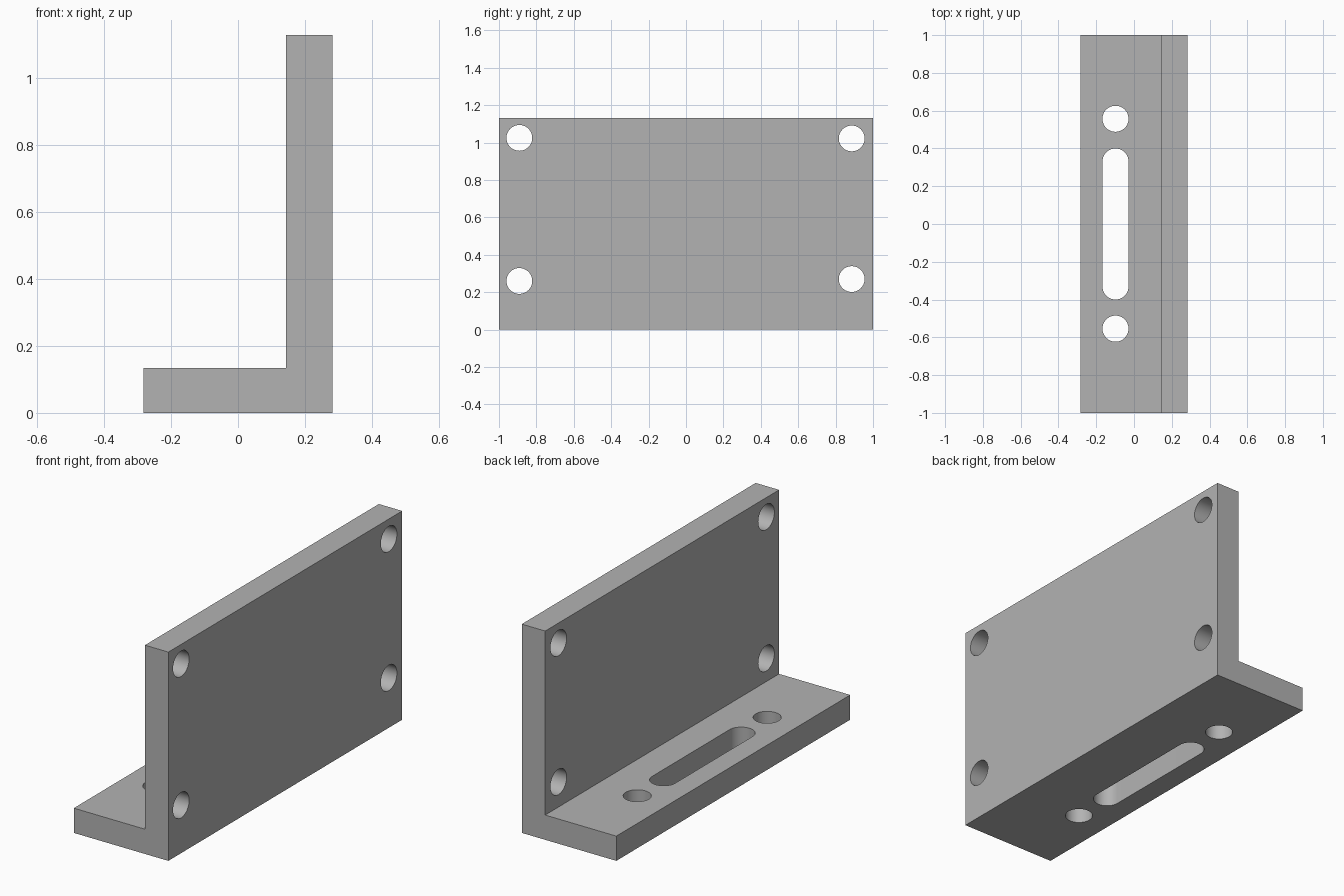
import bpy
import bmesh
import math
from mathutils import Matrix, Vector

cube = bpy.data.objects.get("Cube")
if cube:
    bpy.data.objects.remove(cube, do_unlink=True)

HALF_WIDTH, HEIGHT = 0.283, 1.13
WALL_X, BASE_TOP = 0.143, 0.134
HOLE_R = 0.069

metal = bpy.data.materials.new("plain grey metal")
metal.use_nodes = True
grey = (0.45, 0.45, 0.45, 1)
metal.diffuse_color = grey
metal.node_tree.nodes["Principled BSDF"].inputs["Base Color"].default_value = grey


def prism(name, outline, depth):
    """Extrude a closed outline of 3D points along a vector."""
    bm = bmesh.new()
    face = bm.faces.new([bm.verts.new(p) for p in outline])
    new = bmesh.ops.extrude_face_region(bm, geom=[face])["geom"]
    bmesh.ops.translate(bm, vec=depth, verts=[v for v in new if isinstance(v, bmesh.types.BMVert)])
    bmesh.ops.recalc_face_normals(bm, faces=bm.faces)
    mesh = bpy.data.meshes.new(name)
    bm.to_mesh(mesh)
    bm.free()
    mesh.materials.append(metal)
    obj = bpy.data.objects.new(name, mesh)
    bpy.context.collection.objects.link(obj)
    return obj


def slot_outline(half_length, steps=24):
    """Stadium outline along y, or a circle when the length is zero."""
    points = []
    for end in (1, -1):
        for i in range(steps + 1):
            if half_length == 0 and i == steps:
                continue
            a = math.pi * i / steps + (0 if end > 0 else math.pi)
            points.append(Vector((HOLE_R * math.cos(a), HOLE_R * math.sin(a) + end * half_length, 0)))
    return points


# L-shaped bracket body, extruded along its length
profile = [(-HALF_WIDTH, 0), (HALF_WIDTH, 0), (HALF_WIDTH, HEIGHT),
           (WALL_X, HEIGHT), (WALL_X, BASE_TOP), (-HALF_WIDTH, BASE_TOP)]
bracket = prism("angle_bracket", [(x, -1, z) for x, z in profile], (0, 2, 0))

cutters = []

# Base flange: central slot with a round hole beyond each end
for y, half_length in ((0, 0.331), (0.557, 0), (-0.554, 0)):
    outline = [p + Vector((-0.098, y, -0.1)) for p in slot_outline(half_length)]
    cutters.append(prism("base_cutter", outline, (0, 0, BASE_TOP + 0.2)))

# Upright plate: four corner mounting holes
sideways = Matrix.Rotation(math.pi / 2, 3, "Y")
for y, z in ((-0.891, 0.26), (-0.891, 1.025), (0.886, 0.27), (0.886, 1.022)):
    outline = [sideways @ p + Vector((0, y, z)) for p in slot_outline(0)]
    cutters.append(prism("plate_cutter", outline, (0.5, 0, 0)))

# Cut the openings, then discard the cutters
bpy.ops.object.select_all(action="DESELECT")
bpy.context.view_layer.objects.active = bracket
bracket.select_set(True)
for cutter in cutters:
    cutter.hide_render = True
    mod = bracket.modifiers.new("opening", "BOOLEAN")
    mod.operation = "DIFFERENCE"
    mod.solver = "EXACT"
    mod.object = cutter
    bpy.ops.object.modifier_apply(modifier=mod.name)
    bpy.data.objects.remove(cutter, do_unlink=True)

bpy.ops.object.shade_smooth_by_angle(angle=math.radians(30))
